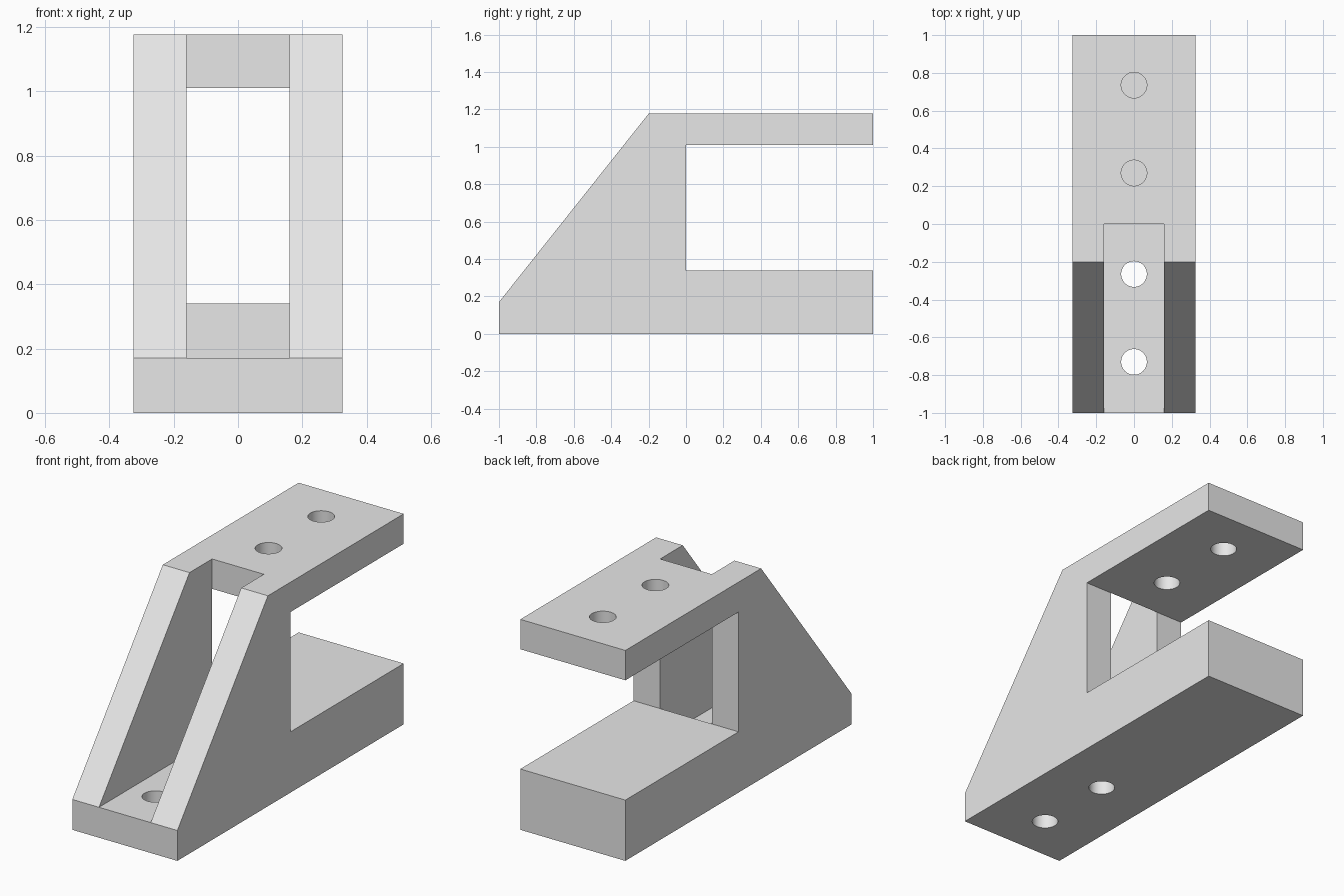
import bpy
import bmesh
import math

cube = bpy.data.objects.get("Cube")
if cube:
    bpy.data.objects.remove(cube, do_unlink=True)

# Main dimensions
HALF_W, SLOT_W = 0.325, 0.16
FLOOR, BLOCK, ARM, TOP = 0.17, 0.34, 1.01, 1.177
HOLE_R = 0.068

grey = bpy.data.materials.new("light grey")
grey.use_nodes = True
grey.diffuse_color = (0.8, 0.8, 0.8, 1)
grey.node_tree.nodes["Principled BSDF"].inputs["Base Color"].default_value = (0.8, 0.8, 0.8, 1)


def extrude_profile(name, profile, half_width):
    """Extrude a closed (y, z) outline symmetrically along x."""
    bm = bmesh.new()
    face = bm.faces.new([bm.verts.new((-half_width, y, z)) for y, z in profile])
    new = bmesh.ops.extrude_face_region(bm, geom=[face])["geom"]
    verts = [v for v in new if isinstance(v, bmesh.types.BMVert)]
    bmesh.ops.translate(bm, verts=verts, vec=(2 * half_width, 0, 0))
    bmesh.ops.recalc_face_normals(bm, faces=bm.faces)
    mesh = bpy.data.meshes.new(name)
    bm.to_mesh(mesh)
    bm.free()
    obj = bpy.data.objects.new(name, mesh)
    bpy.context.collection.objects.link(obj)
    obj.data.materials.append(grey)
    return obj


def cut(target, cutter):
    """Subtract a cutter from the target, then discard the cutter."""
    cutter.hide_render = True
    mod = target.modifiers.new("cut", "BOOLEAN")
    mod.operation = "DIFFERENCE"
    mod.solver = "EXACT"
    mod.object = cutter
    bpy.ops.object.select_all(action="DESELECT")
    bpy.context.view_layer.objects.active = target
    target.select_set(True)
    bpy.ops.object.modifier_apply(modifier=mod.name)
    bpy.data.objects.remove(cutter, do_unlink=True)


# Bracket: C-shaped side outline with a sloping front
bracket = extrude_profile("bracket", [
    (-1, 0), (1, 0), (1, BLOCK), (0, BLOCK),
    (0, ARM), (1, ARM), (1, TOP), (-0.2, TOP), (-1, FLOOR)], HALF_W)

# Slot between the two side webs, open at the front, and a window at the back
slot = extrude_profile("slot_cutter", [
    (-1.2, FLOOR), (0, FLOOR), (0, BLOCK), (0.1, BLOCK),
    (0.1, ARM), (0, ARM), (0, 1.4), (-1.2, 1.4)], SLOT_W)
cut(bracket, slot)

# Bolt holes: two through the front floor, two through the upper arm
for y, z in ((-0.73, FLOOR / 2), (-0.265, FLOOR / 2),
             (0.27, (ARM + TOP) / 2), (0.735, (ARM + TOP) / 2)):
    bpy.ops.mesh.primitive_cylinder_add(vertices=48, radius=HOLE_R, depth=0.3, location=(0, y, z))
    drill = bpy.context.object
    drill.data.materials.append(grey)
    cut(bracket, drill)

bpy.ops.object.select_all(action="DESELECT")
bpy.context.view_layer.objects.active = bracket
bracket.select_set(True)
bpy.ops.object.shade_smooth_by_angle(angle=math.radians(30))
